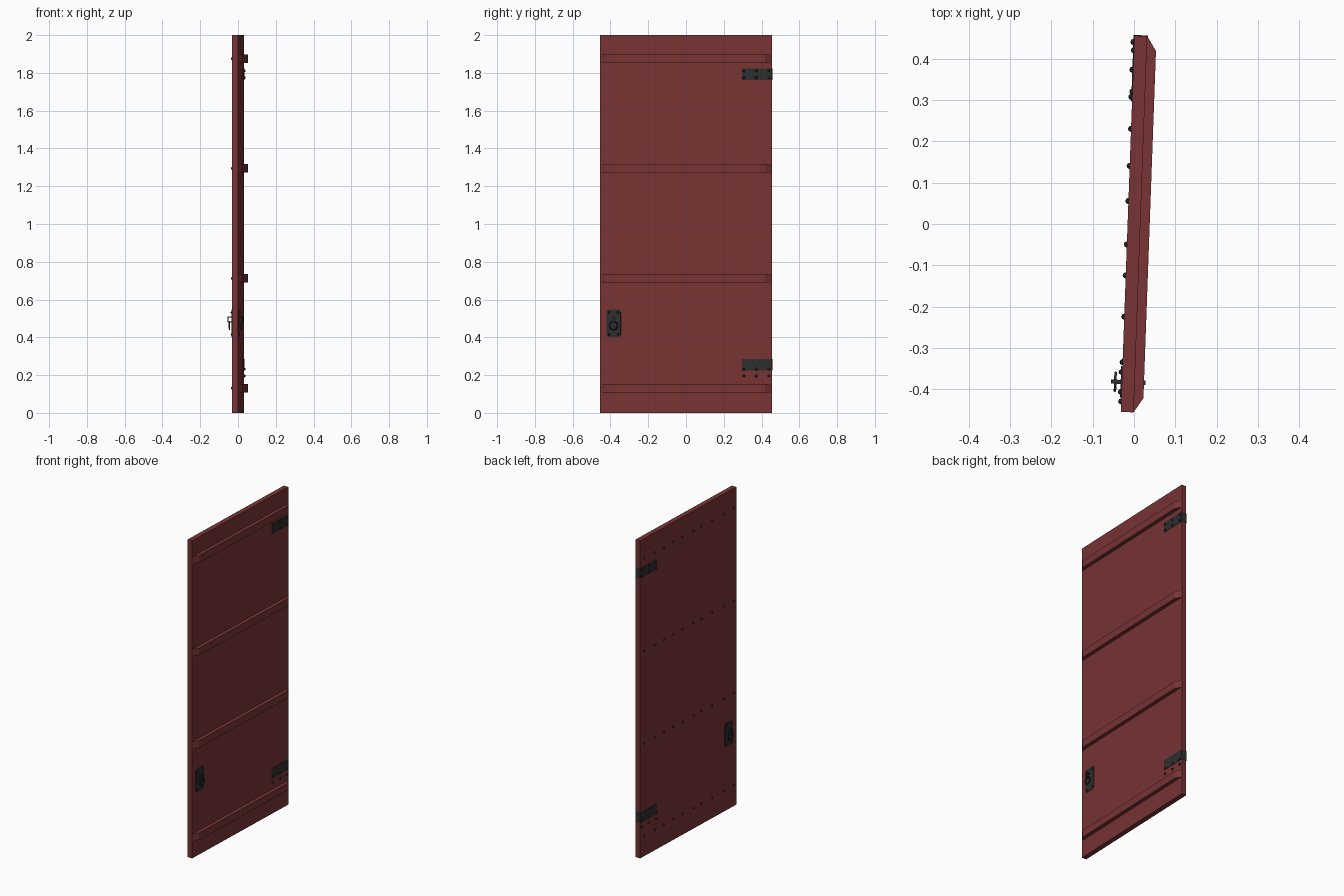
import bpy, bmesh, math
from mathutils import Matrix

if "Cube" in bpy.data.objects:
    bpy.data.objects.remove(bpy.data.objects["Cube"])

TURN = Matrix.Rotation(math.radians(-2.07), 4, 'Z')   # door stands slightly ajar
T = 0.0155      # half panel thickness
W = 0.4555      # half panel width


def material(name, rgb):
    m = bpy.data.materials.new(name)
    m.diffuse_color = (*rgb, 1)
    m.use_nodes = True
    m.node_tree.nodes["Principled BSDF"].inputs["Base Color"].default_value = m.diffuse_color
    return m


RED = material("red_wood", (0.19, 0.034, 0.034))
IRON = material("dark_iron", (0.028, 0.028, 0.028))


def finish(bm, name, mat, smooth=False):
    bmesh.ops.recalc_face_normals(bm, faces=bm.faces)
    bm.transform(TURN)
    me = bpy.data.meshes.new(name)
    bm.to_mesh(me)
    bm.free()
    me.materials.append(mat)
    for p in me.polygons:
        p.use_smooth = smooth
    ob = bpy.data.objects.new(name, me)
    bpy.context.collection.objects.link(ob)
    return ob


def add_box(bm, x0, x1, y0, y1, z0, z1):
    m = Matrix.Translation(((x0 + x1) / 2, (y0 + y1) / 2, (z0 + z1) / 2))
    m = m @ Matrix.Diagonal((x1 - x0, y1 - y0, z1 - z0, 1))
    bmesh.ops.create_cube(bm, size=1, matrix=m)


def add_prism(bm, pts, vec):
    """Extrude a closed outline along a vector."""
    f = bm.faces.new([bm.verts.new(p) for p in pts])
    r = bmesh.ops.extrude_face_region(bm, geom=[f])
    vs = [v for v in r["geom"] if isinstance(v, bmesh.types.BMVert)]
    bmesh.ops.translate(bm, verts=vs, vec=vec)


def add_bolt(bm, x, y, z, r=0.0075):
    m = Matrix.Translation((x, y, z)) @ Matrix.Rotation(math.pi / 2, 4, 'Y')
    bmesh.ops.create_uvsphere(bm, u_segments=8, v_segments=4, radius=r, matrix=m)


def add_torus(bm, x, y, z, R, r, n=16, k=6):
    rings = []
    for i in range(n):
        a = 2 * math.pi * i / n
        ring = []
        for j in range(k):
            b = 2 * math.pi * j / k
            d = R + r * math.cos(b)
            ring.append(bm.verts.new((x + r * math.sin(b), y + d * math.cos(a), z + d * math.sin(a))))
        rings.append(ring)
    for i in range(n):
        p, q = rings[i], rings[(i + 1) % n]
        for j in range(k):
            bm.faces.new((p[j], q[j], q[(j + 1) % k], p[(j + 1) % k]))


# door panel
bm = bmesh.new()
add_box(bm, -T, T, -W, W, 0, 2)
finish(bm, "door_panel", RED)

# battens with slanted ends, and the nail row behind each
NAIL_Y = [0.42, 0.32, 0.23, 0.14, 0.055, -0.05, -0.125, -0.225, -0.335, -0.43]
for i, z in enumerate((0.131, 0.712, 1.294, 1.876)):
    bm = bmesh.new()
    add_prism(bm, [(T - 0.002, -W, z - 0.0225), (T, -W, z - 0.0225), (0.038, -0.42, z - 0.0225),
                   (0.038, 0.42, z - 0.0225), (T, W, z - 0.0225), (T - 0.002, W, z - 0.0225)],
              (0, 0, 0.045))
    finish(bm, f"batten_{i + 1}", RED)
    bm = bmesh.new()
    for y in NAIL_Y:
        add_bolt(bm, -T, y, z)
    finish(bm, f"batten_nails_{i + 1}", IRON)

# wrap-around hinge straps (the lower bolts sit below their strap)
for name, z, bz in (("upper", 1.793, 1.793), ("lower", 0.255, 0.214)):
    e = T + 0.002
    bm = bmesh.new()
    add_box(bm, -e, e, 0.296, W + 0.0015, z - 0.031, z + 0.031)
    finish(bm, f"{name}_hinge_strap", IRON)
    bm = bmesh.new()
    for s in (-1, 1):
        for y in (0.307, 0.373, 0.440):
            for dz in (-0.018, 0.018):
                add_bolt(bm, s * e, y, bz + dz)
    finish(bm, f"{name}_hinge_bolts", IRON)

# ring handle on both faces
HY, HZ = -0.383, 0.474
for side, s in (("inner", 1), ("outer", -1)):
    # rounded back plate
    bm = bmesh.new()
    outline = []
    for cy, cz, a0 in ((1, 1, 0), (-1, 1, 90), (-1, -1, 180), (1, -1, 270)):
        for k in range(4):
            a = math.radians(a0 + 30 * k)
            outline.append((s * (T - 0.002), HY + cy * 0.026 + 0.012 * math.cos(a),
                            HZ + cz * 0.061 + 0.012 * math.sin(a)))
    add_prism(bm, outline, (s * 0.005, 0, 0))
    finish(bm, f"{side}_handle_plate", IRON)
    # corner bolts
    bm = bmesh.new()
    for dy in (-0.024, 0.024):
        for dz in (-0.058, 0.058):
            add_bolt(bm, s * (T + 0.002), HY + dy, HZ + dz, 0.007)
    finish(bm, f"{side}_handle_bolts", IRON)
    # staple: two prongs and a bridge
    bm = bmesh.new()
    a, b, c = T, T + 0.021, T + 0.026
    for z in (0.482, 0.508):
        add_box(bm, min(s * a, s * c), max(s * a, s * c), HY - 0.005, HY + 0.005, z - 0.0025, z + 0.0025)
    add_box(bm, min(s * b, s * c), max(s * b, s * c), HY - 0.005, HY + 0.005, 0.4845, 0.5055)
    finish(bm, f"{side}_handle_staple", IRON)
    # hanging ring
    bm = bmesh.new()
    add_torus(bm, s * (T + 0.016), HY, 0.462, 0.0215, 0.0035)
    finish(bm, f"{side}_handle_ring", IRON, True)
